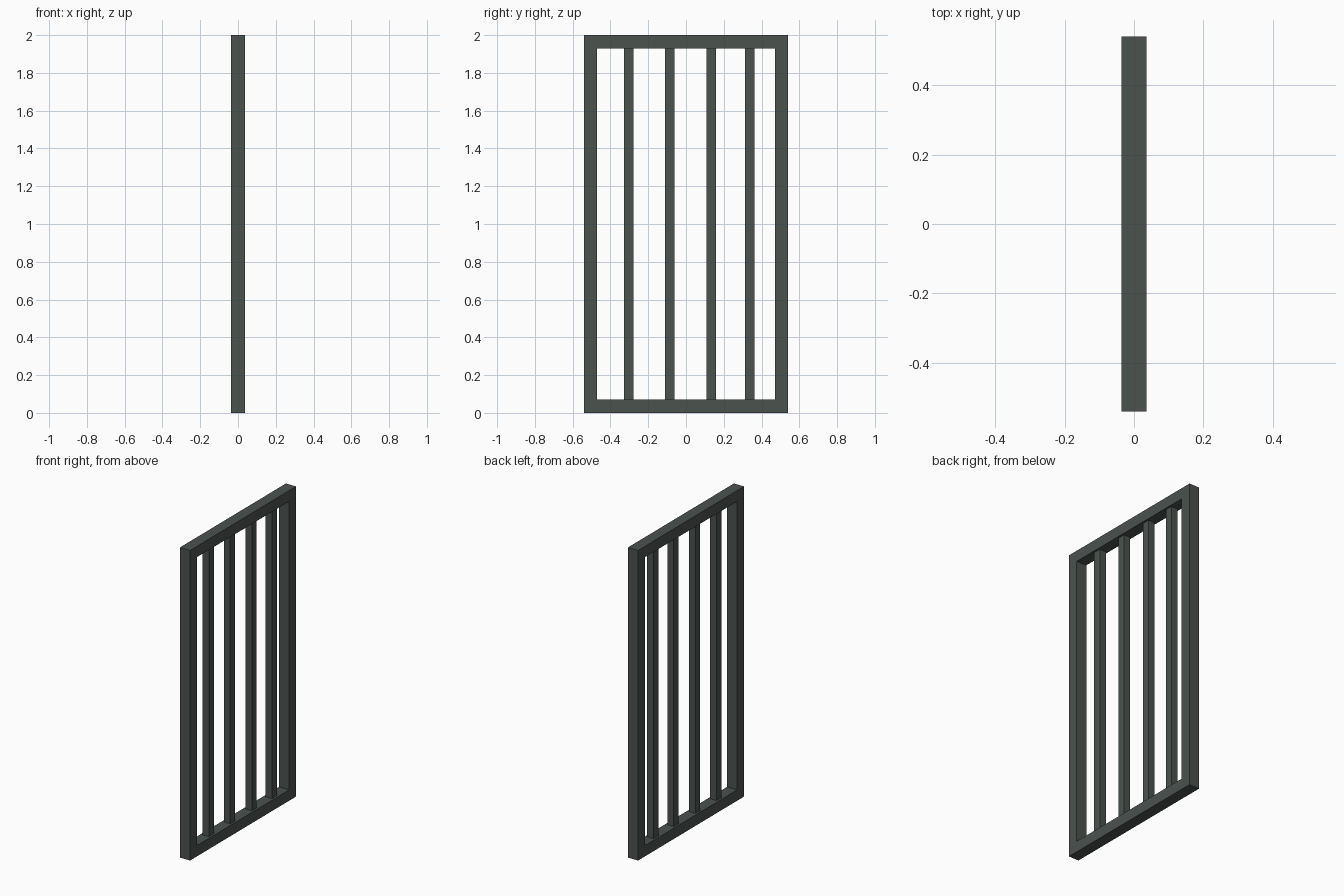
import bpy, bmesh

if "Cube" in bpy.data.objects:
    bpy.data.objects.remove(bpy.data.objects["Cube"])

# Dark grey-green metal
metal = bpy.data.materials.new("dark_grey_green_metal")
metal.diffuse_color = (0.07, 0.085, 0.076, 1)
metal.use_nodes = True
metal.node_tree.nodes["Principled BSDF"].inputs["Base Color"].default_value = metal.diffuse_color

HALF_W, HEIGHT, RAIL, HALF_D = 0.54, 2.0, 0.07, 0.036


def finish(name, bm):
    bmesh.ops.recalc_face_normals(bm, faces=bm.faces)
    mesh = bpy.data.meshes.new(name)
    bm.to_mesh(mesh)
    bm.free()
    mesh.materials.append(metal)
    obj = bpy.data.objects.new(name, mesh)
    bpy.context.collection.objects.link(obj)
    return obj


# Outer frame: mitred rectangular ring
def rectangle(bm, x, inset):
    w, lo, hi = HALF_W - inset, inset, HEIGHT - inset
    return [bm.verts.new((x, y, z)) for y, z in ((-w, lo), (w, lo), (w, hi), (-w, hi))]


bm = bmesh.new()
loops = [rectangle(bm, x, i) for x, i in
         ((HALF_D, 0), (HALF_D, RAIL), (-HALF_D, RAIL), (-HALF_D, 0))]
for a, b in zip(loops, loops[1:] + loops[:1]):
    for i in range(4):
        j = (i + 1) % 4
        bm.faces.new((a[i], a[j], b[j], b[i]))
finish("frame", bm)

# Upright bars, ending just inside the rails
for n, y in enumerate((-0.304, -0.087, 0.133, 0.338), 1):
    bm = bmesh.new()
    bmesh.ops.create_cube(bm, size=1)
    for v in bm.verts:
        v.co.x *= 0.046
        v.co.y = v.co.y * 0.05 + y
        v.co.z = v.co.z * (HEIGHT - 2 * RAIL + 0.02) + HEIGHT / 2
    finish(f"bar_{n}", bm)
